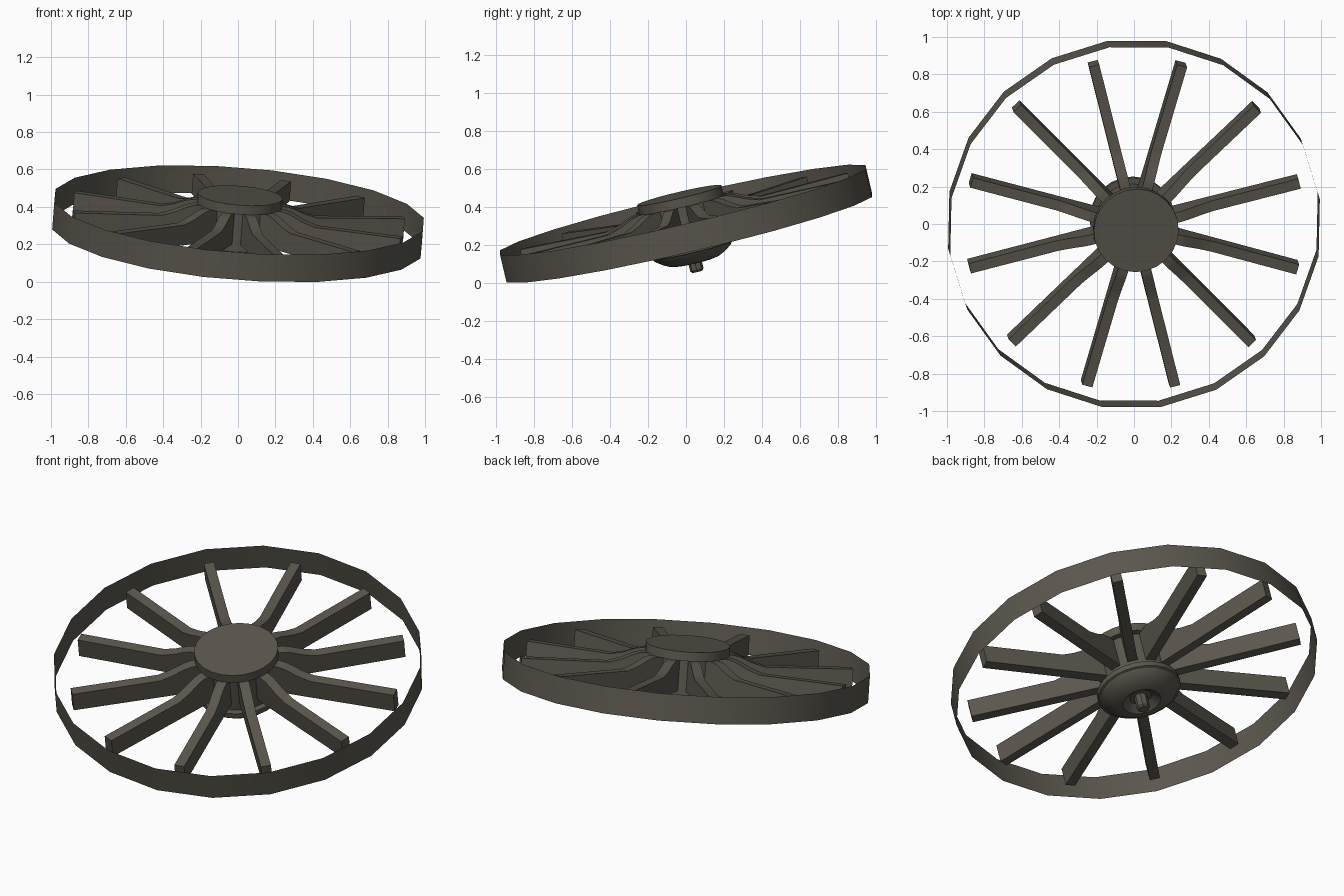
import bpy
import bmesh
from math import cos, sin, pi, radians
from mathutils import Matrix, Vector

cube = bpy.data.objects.get("Cube")
if cube:
    bpy.data.objects.remove(cube, do_unlink=True)

# The wheel lies on its side, leaning along its axle direction
AXLE = Vector((0.078, -0.235, 1)).normalized()
TILT = (Matrix.Translation((0, 0, 0.31))
        @ Vector((0, 0, 1)).rotation_difference(AXLE).to_matrix().to_4x4()
        @ Matrix.Rotation(radians(-0.7), 4, 'Z'))

wood = bpy.data.materials.new("weathered_brown")
wood.use_nodes = True
colour = (0.105, 0.095, 0.075, 1)
wood.diffuse_color = colour
wood.node_tree.nodes["Principled BSDF"].inputs["Base Color"].default_value = colour


def add_object(name, bm, turn=0.0):
    """Turn a bmesh into a placed, smooth-shaded object."""
    mesh = bpy.data.meshes.new(name)
    bm.to_mesh(mesh)
    bm.free()
    mesh.materials.append(wood)
    obj = bpy.data.objects.new(name, mesh)
    bpy.context.collection.objects.link(obj)
    obj.matrix_world = TILT @ Matrix.Rotation(turn, 4, 'Z')
    bpy.ops.object.select_all(action='DESELECT')
    obj.select_set(True)
    bpy.context.view_layer.objects.active = obj
    bpy.ops.object.shade_smooth_by_angle(angle=radians(30))
    return obj


def lathe(name, profile, sides, turn=0.0, capped=True):
    """Revolve (radius, height) points, listed bottom to top, around the axle."""
    bm = bmesh.new()
    rings = [[bm.verts.new((r * cos(2 * pi * i / sides), r * sin(2 * pi * i / sides), h))
              for i in range(sides)] for r, h in profile]
    for low, high in zip(rings, rings[1:]):
        for i in range(sides):
            j = (i + 1) % sides
            bm.faces.new((low[i], low[j], high[j], high[i]))
    if capped:
        bm.faces.new(rings[0][::-1])
        bm.faces.new(rings[-1])
    return add_object(name, bm, turn)


def spoke(name, turn):
    """Flat beam whose top edge sweeps up to meet the hub."""
    outline = [(0.17, -0.07), (0.91, -0.06), (0.91, 0.05), (0.43, 0.045),
               (0.36, 0.065), (0.29, 0.095), (0.25, 0.105), (0.17, 0.105)]
    width = 0.056
    bm = bmesh.new()
    side = bm.faces.new([bm.verts.new((r, -width / 2, h)) for r, h in outline])
    grown = bmesh.ops.extrude_face_region(bm, geom=[side])["geom"]
    bmesh.ops.translate(bm, vec=(0, width, 0),
                        verts=[v for v in grown if isinstance(v, bmesh.types.BMVert)])
    if side.is_valid and len([f for f in bm.faces if len(f.verts) > 4]) < 2:
        bm.faces.new(list(side.verts))
    bmesh.ops.recalc_face_normals(bm, faces=bm.faces)
    return add_object(name, bm, turn)


# Thin outer band
lathe("rim_band", [(1.0, -0.075), (1.0, 0.075)], 20, radians(9), capped=False)

# Twelve spokes
for k in range(12):
    spoke(f"spoke_{k + 1}", radians(15 + 30 * k))

# Hub: column, overhanging cap, domed underside with a recess, axle bolt
lathe("hub_column", [(0.195, -0.14), (0.195, 0.11)], 24)
lathe("hub_cap", [(0.228, 0.105), (0.228, 0.155)], 24)
lathe("hub_dome", [(0.06, -0.175), (0.085, -0.195), (0.105, -0.208), (0.135, -0.202),
                   (0.17, -0.185), (0.205, -0.16), (0.215, -0.145),
                   (0.228, -0.14), (0.228, -0.11)], 24)
lathe("axle_bolt", [(0.028, -0.26), (0.036, -0.25), (0.036, -0.17)], 8)
